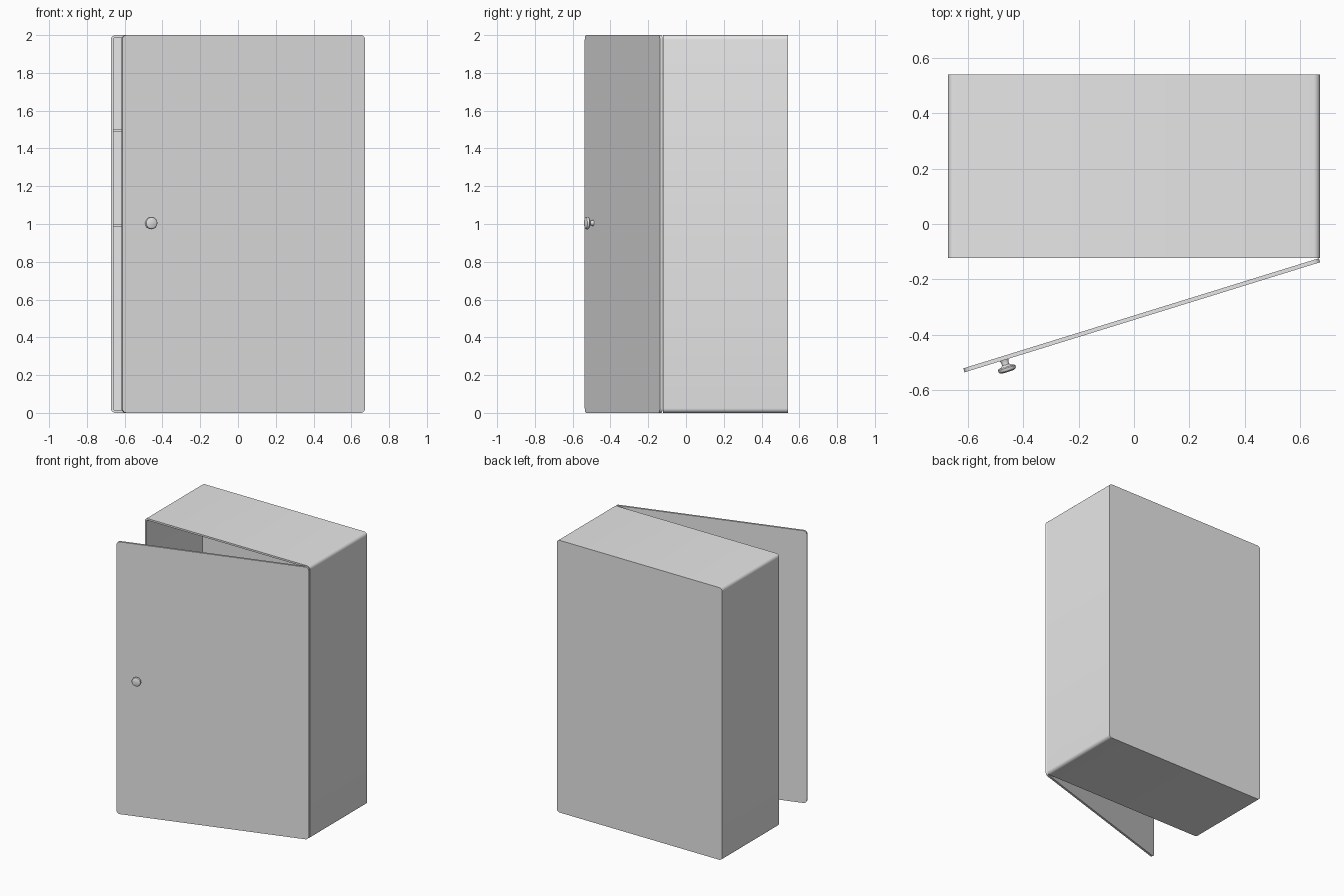
import bpy, bmesh, math
from mathutils import Matrix, Vector

if "Cube" in bpy.data.objects:
    bpy.data.objects.remove(bpy.data.objects["Cube"])

grey = bpy.data.materials.new("light_grey")
grey.use_nodes = True
grey.diffuse_color = (0.8, 0.8, 0.8, 1)
grey.node_tree.nodes["Principled BSDF"].inputs["Base Color"].default_value = (0.8, 0.8, 0.8, 1)

WIDTH, HEIGHT = 1.345, 2.0
FRONT, BACK = -0.122, 0.54
WALL, RADIUS = 0.013, 0.024


def finish(name, bm):
    bmesh.ops.recalc_face_normals(bm, faces=bm.faces)
    mesh = bpy.data.meshes.new(name)
    bm.to_mesh(mesh)
    bm.free()
    obj = bpy.data.objects.new(name, mesh)
    bpy.context.collection.objects.link(obj)
    mesh.materials.append(grey)
    bpy.ops.object.select_all(action='DESELECT')
    obj.select_set(True)
    bpy.context.view_layer.objects.active = obj
    bpy.ops.object.shade_smooth_by_angle(angle=math.radians(35))
    return obj


def rounded_outline(x0, x1, z0, z1, r, steps=5):
    """Corner points of a rounded rectangle, anticlockwise from the upper right."""
    corners = [(x1 - r, z1 - r), (x0 + r, z1 - r), (x0 + r, z0 + r), (x1 - r, z0 + r)]
    points = []
    for k, (cx, cz) in enumerate(corners):
        for i in range(steps + 1):
            a = math.pi / 2 * (k + i / steps)
            points.append((cx + r * math.cos(a), cz + r * math.sin(a)))
    return points


def loop(bm, outline, y):
    return [bm.verts.new((x, y, z)) for x, z in outline]


def bridge(bm, a, b):
    for i in range(len(a)):
        j = (i + 1) % len(a)
        bm.faces.new((a[i], a[j], b[j], b[i]))


# Open-fronted cabinet shell with a closed back
h = WIDTH / 2
outer = rounded_outline(-h, h, 0, HEIGHT, RADIUS)
inner = rounded_outline(-h + WALL, h - WALL, WALL, HEIGHT - WALL, RADIUS - WALL)
bm = bmesh.new()
rings = [loop(bm, outer, BACK), loop(bm, outer, FRONT),
         loop(bm, inner, FRONT), loop(bm, inner, BACK - WALL)]
for a, b in zip(rings, rings[1:]):
    bridge(bm, a, b)
bm.faces.new(rings[0])
bm.faces.new(rings[-1])
finish("cabinet_case", bm)

# Two inner shelves
for name, z in (("lower_shelf", 0.99), ("upper_shelf", 1.495)):
    bm = bmesh.new()
    size = (WIDTH - 2 * WALL, BACK - FRONT - 2 * WALL, WALL)
    centre = Vector((0, (FRONT + BACK) / 2, z))
    bmesh.ops.create_cube(bm, size=1, matrix=Matrix.Translation(centre) @ Matrix.Diagonal((*size, 1)))
    finish(name, bm)

# Door, modelled with its hinge edge at the origin, then swung open
swing = Matrix.Translation((0.668, FRONT - 0.002, 0)) @ Matrix.Rotation(math.radians(17.2), 4, 'Z')
THICK = 0.015
door = rounded_outline(-WIDTH, 0, 0, HEIGHT, RADIUS)
bm = bmesh.new()
back, front = loop(bm, door, 0), loop(bm, door, -THICK)
bridge(bm, back, front)
bm.faces.new(back)
bm.faces.new(front)
finish("door", bm).matrix_world = swing

# Turned door knob: radius and distance from the door face
profile = [(0.016, 0), (0.013, 0.010), (0.014, 0.018), (0.020, 0.024), (0.030, 0.026),
           (0.033, 0.030), (0.033, 0.036), (0.030, 0.041), (0.020, 0.045)]
bm = bmesh.new()
SIDES = 24
rings = []
for r, d in profile:
    circle = [(r * math.cos(math.tau * i / SIDES), r * math.sin(math.tau * i / SIDES)) for i in range(SIDES)]
    rings.append(loop(bm, circle, -d))
for a, b in zip(rings, rings[1:]):
    bridge(bm, a, b)
bm.faces.new(rings[0])
bm.faces.new(rings[-1])
finish("door_knob", bm).matrix_world = swing @ Matrix.Translation((-1.195, -THICK, 1.005))
